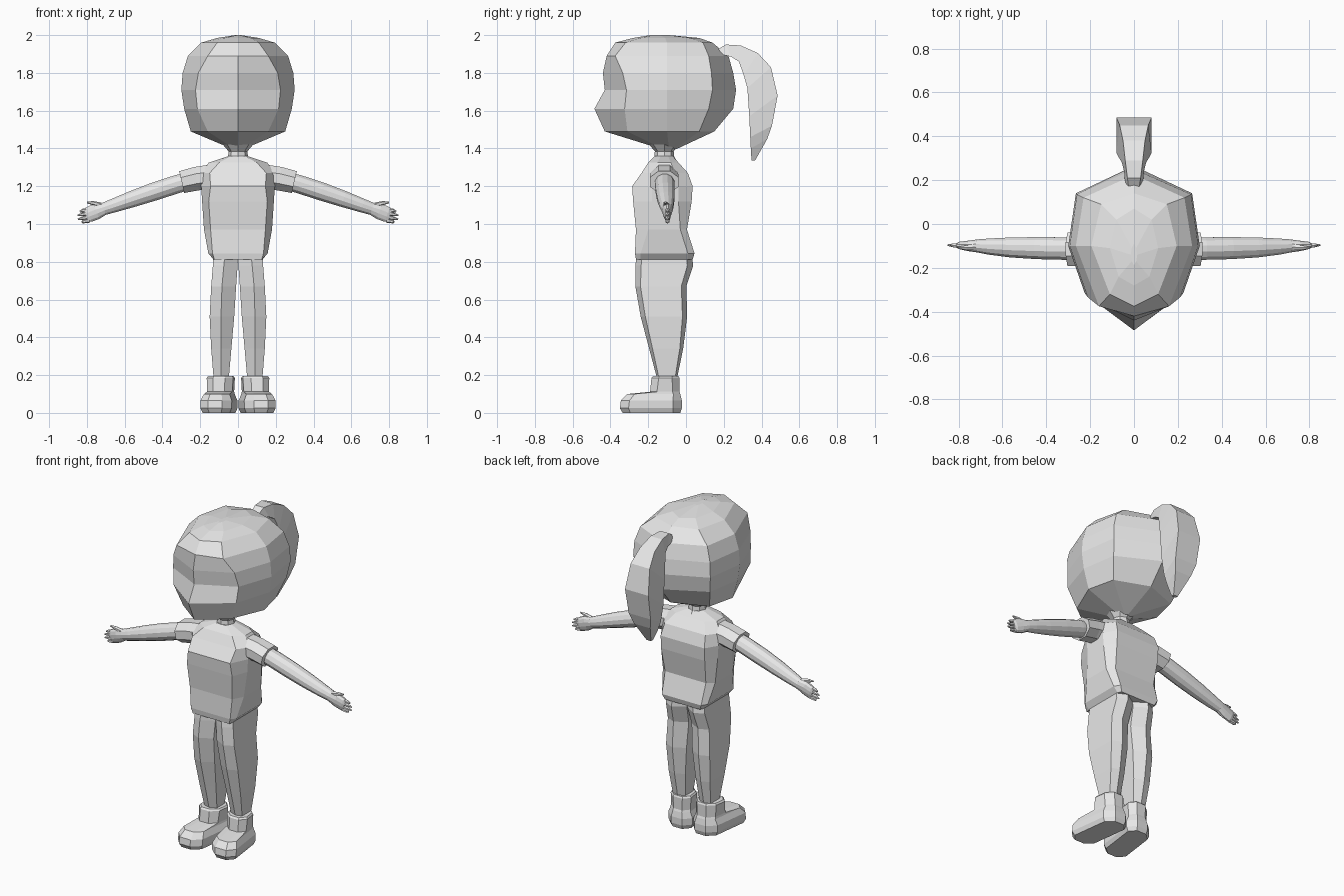
import bpy, bmesh, math
from mathutils import Vector

clay = bpy.data.materials.new("plain_grey")
clay.diffuse_color = (0.8, 0.8, 0.8, 1)


def loft(name, rings, mirror=False):
    """Skin closed rings of equal point count and cap both ends."""
    bm = bmesh.new()
    loops = [[bm.verts.new(p) for p in r] for r in rings]
    n = len(loops[0])
    for a, b in zip(loops, loops[1:]):
        for i in range(n):
            j = (i + 1) % n
            bm.faces.new((a[i], a[j], b[j], b[i]))
    bm.faces.new(loops[0])
    bm.faces.new(loops[-1])
    bmesh.ops.recalc_face_normals(bm, faces=bm.faces)
    me = bpy.data.meshes.new(name)
    bm.to_mesh(me)
    bm.free()
    me.materials.append(clay)
    ob = bpy.data.objects.new(name, me)
    bpy.context.collection.objects.link(ob)
    if mirror:
        ob.modifiers.new("Mirror", 'MIRROR')
    return ob


def tube(name, stations, sides, mirror=True):
    """Limb along a path; stations are (x, y, z, radius_y, radius_up)."""
    rings = []
    for k, (x, y, z, ry, rz) in enumerate(stations):
        a, b = stations[max(k - 1, 0)], stations[min(k + 1, len(stations) - 1)]
        d = Vector((b[0] - a[0], 0, b[2] - a[2])).normalized()
        up = Vector((-d.z, 0, d.x))
        ring = []
        for i in range(sides):
            t = 2 * math.pi * (i + 0.5) / sides
            ring.append(Vector((x, y, z)) + Vector((0, ry * math.cos(t), 0)) + up * rz * math.sin(t))
        rings.append(ring)
    return loft(name, rings, mirror)


def symmetric(half, centred):
    """Full ring from a half ring; centred rings start and end on x = 0."""
    inner = half[1:-1] if centred else half
    return half + [(-x, y, z) for x, y, z in reversed(inner)]


# Head: front centre y, front corner, side, back corner, back centre y
head = [
    (1.397, -0.13, (0.02, -0.12), (0.03, -0.09), (0.02, -0.06), -0.05),
    (1.49, -0.43, (0.16, -0.31), (0.25, -0.10), (0.21, 0.07), 0.15),
    (1.61, -0.485, (0.215, -0.325), (0.285, -0.10), (0.25, 0.12), 0.25),
    (1.71, -0.43, (0.225, -0.315), (0.30, -0.10), (0.265, 0.14), 0.265),
    (1.80, -0.44, (0.21, -0.335), (0.293, -0.10), (0.26, 0.135), 0.25),
    (1.89, -0.42, (0.16, -0.375), (0.265, -0.10), (0.23, 0.12), 0.225),
    (1.96, -0.375, (0.11, -0.32), (0.195, -0.10), (0.15, 0.09), 0.14),
    (1.985, -0.28, (0.07, -0.24), (0.11, -0.11), (0.08, 0.02), 0.07),
    (2.0, -0.19, (0.01, -0.17), (0.015, -0.14), (0.01, -0.11), -0.09),
]
loft("head", [symmetric([(0, f, z), (*c, z), (*s, z), (*b, z), (0, k, z)], True)
              for z, f, c, s, b, k in head])

# Ponytail: outer y, z, half width, then inner y, z, half width
tail = [
    (0.17, 1.925, 0.025, 0.18, 1.90, 0.04),
    (0.21, 1.95, 0.03, 0.24, 1.885, 0.045),
    (0.29, 1.945, 0.04, 0.28, 1.86, 0.055),
    (0.38, 1.905, 0.05, 0.305, 1.79, 0.07),
    (0.45, 1.83, 0.065, 0.325, 1.72, 0.08),
    (0.485, 1.68, 0.08, 0.335, 1.57, 0.08),
    (0.455, 1.52, 0.075, 0.34, 1.46, 0.065),
    (0.43, 1.45, 0.055, 0.343, 1.40, 0.045),
    (0.365, 1.335, 0.015, 0.347, 1.335, 0.015),
]
loft("ponytail", [[(-w, y, z), (w, y, z), (v, q, r), (-v, q, r)]
                  for y, z, w, q, r, v in tail])

# Neck
loft("neck", [[(r * math.cos(i * math.pi / 4), -0.115 + r * math.sin(i * math.pi / 4), z)
               for i in range(8)]
              for z, r in ((1.33, 0.07), (1.355, 0.053), (1.385, 0.05), (1.42, 0.08))])

# Shirt body with a bevelled hem: front x, y; side x, y span; back x, y
shirt = [
    (0.812, 0.125, -0.265, 0.13, -0.24, 0.01, 0.12, 0.035),
    (0.845, 0.135, -0.27, 0.157, -0.24, 0.01, 0.135, 0.045),
    (0.97, 0.145, -0.265, 0.18, -0.20, -0.03, 0.14, 0.005),
    (1.12, 0.155, -0.28, 0.19, -0.18, -0.04, 0.15, 0.03),
    (1.20, 0.145, -0.285, 0.195, -0.18, -0.04, 0.15, 0.035),
    (1.27, 0.15, -0.235, 0.195, -0.17, -0.06, 0.14, 0.01),
    (1.325, 0.10, -0.20, 0.155, -0.15, -0.08, 0.10, -0.04),
    (1.36, 0.035, -0.165, 0.05, -0.135, -0.095, 0.035, -0.07),
]
loft("shirt", [symmetric([(fx, fy, z), (sx, s0, z), (sx, s1, z), (bx, by, z)], False)
               for z, fx, fy, sx, s0, s1, bx, by in shirt])

# Short sleeves
tube("sleeves", [(0.14, -0.115, 1.25, 0.08, 0.07), (0.22, -0.115, 1.24, 0.08, 0.068),
                 (0.298, -0.115, 1.222, 0.083, 0.064), (0.29, -0.115, 1.224, 0.06, 0.05)][:3], 8)

# Arms with flattened hands
tube("arms", [(0.24, -0.115, 1.232, 0.05, 0.048), (0.32, -0.112, 1.212, 0.053, 0.05),
              (0.44, -0.11, 1.173, 0.052, 0.05), (0.56, -0.107, 1.132, 0.047, 0.045),
              (0.66, -0.103, 1.097, 0.038, 0.038), (0.71, -0.10, 1.08, 0.031, 0.034),
              (0.75, -0.10, 1.066, 0.025, 0.044), (0.79, -0.098, 1.05, 0.018, 0.042),
              (0.805, -0.098, 1.045, 0.012, 0.036)], 12)

# Fingers and thumbs
for i, (z0, x1, z1) in enumerate(((1.077, 0.838, 1.066), (1.058, 0.85, 1.045),
                                  (1.037, 0.848, 1.025), (1.018, 0.828, 1.008))):
    tube(f"finger_{i + 1}", [(0.785, -0.098, z0, 0.011, 0.011),
                             (0.82, -0.098, (z0 + z1) / 2, 0.011, 0.010),
                             (x1, -0.096, z1, 0.004, 0.004)], 6)
tube("thumb", [(0.725, -0.105, 1.10, 0.014, 0.014), (0.765, -0.108, 1.11, 0.012, 0.011),
               (0.80, -0.108, 1.115, 0.005, 0.005)], 6)

# Trouser legs: inner x, ridge x, outer x, front y, back y
legs = [
    (0.83, 0.0, 0.07, 0.13, -0.262, 0.032),
    (0.78, 0.002, 0.075, 0.133, -0.268, 0.038),
    (0.67, 0.01, 0.085, 0.142, -0.268, 0.002),
    (0.51, 0.02, 0.09, 0.15, -0.24, 0.006),
    (0.34, 0.035, 0.09, 0.142, -0.195, -0.015),
    (0.17, 0.05, 0.09, 0.128, -0.15, -0.05),
]
loft("trouser_legs", [[(a, f + 0.16 * (b - f), z), (r, f, z), (o, f + 0.1 * (b - f), z),
                       (o, b - 0.1 * (b - f), z), (r, b, z), (a, b - 0.16 * (b - f), z)]
                      for z, a, r, o, f, b in legs], True)


# Boots: stacked rounded outlines, toes turned slightly outward
def boot_ring(z, y0, y1, w):
    bev = 0.55 * w
    pts = [(-w + bev, y0), (w - bev, y0), (w, y0 + bev), (w, y1 - bev),
           (w - bev, y1), (-w + bev, y1), (-w, y1 - bev), (-w, y0 + bev)]
    return [(0.09 + x - 0.13 * (y + 0.1), y, z) for x, y in pts]


loft("boots", [boot_ring(*r) for r in (
    (0.0, -0.335, -0.03, 0.072), (0.025, -0.35, -0.022, 0.083), (0.065, -0.345, -0.022, 0.083),
    (0.10, -0.31, -0.03, 0.068), (0.112, -0.19, -0.035, 0.066), (0.185, -0.183, -0.035, 0.07),
    (0.195, -0.175, -0.04, 0.063))], True)
